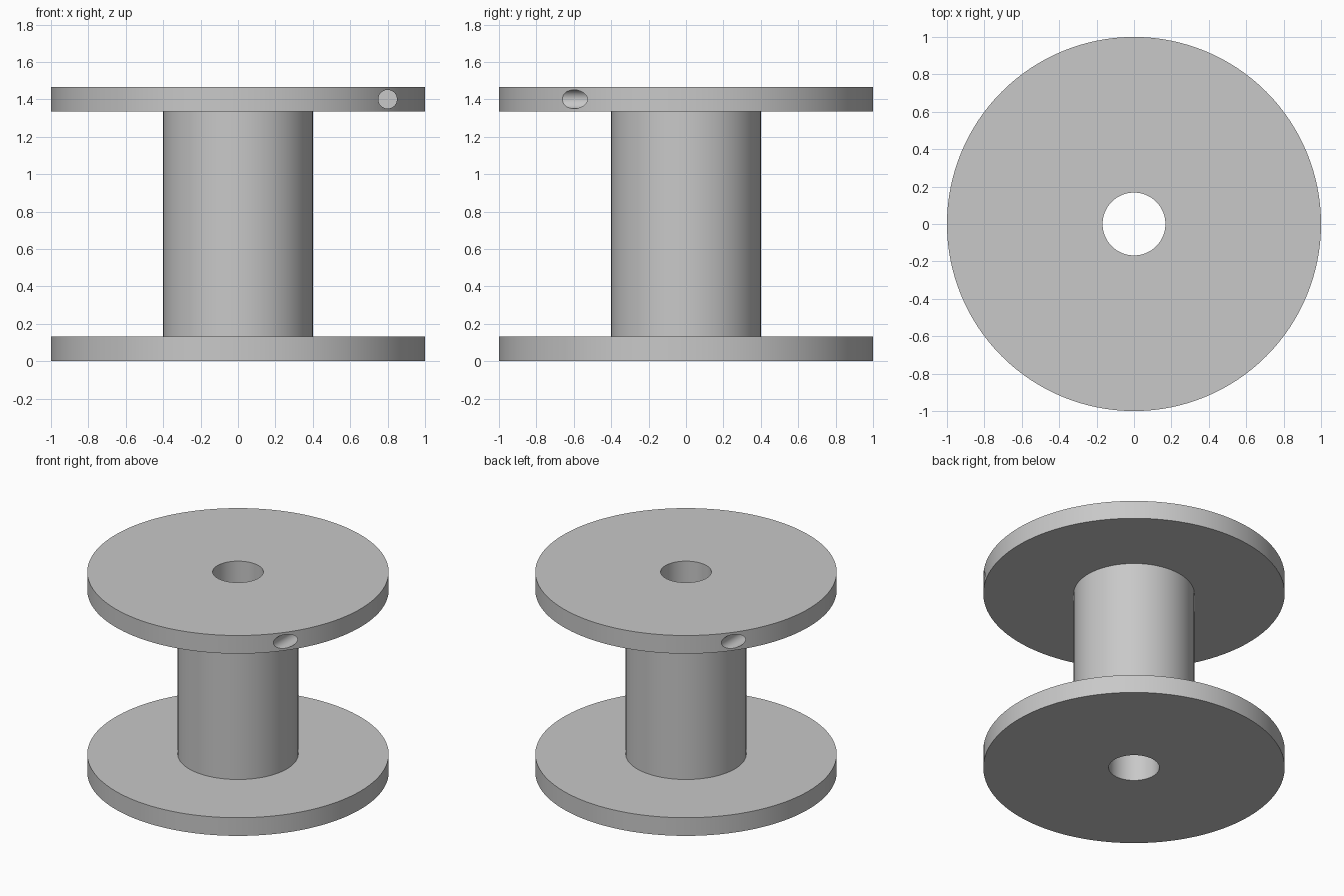
import bpy, bmesh, math
from mathutils import Matrix

cube = bpy.data.objects.get("Cube")
if cube:
    bpy.data.objects.remove(cube, do_unlink=True)

FLANGE_R, CORE_R, BORE_R = 1.0, 0.4, 0.168
THICK, HEIGHT = 0.133, 1.467
PIN_R, PIN_X, PIN_DEPTH = 0.05, 0.8, 0.2
SEGMENTS = 128

grey = bpy.data.materials.new("plain grey")
grey.use_nodes = True
colour = (0.58, 0.58, 0.58, 1)
grey.diffuse_color = colour
grey.node_tree.nodes["Principled BSDF"].inputs["Base Color"].default_value = colour


def make_object(name, bm):
    bmesh.ops.recalc_face_normals(bm, faces=bm.faces)
    mesh = bpy.data.meshes.new(name)
    bm.to_mesh(mesh)
    bm.free()
    mesh.materials.append(grey)
    obj = bpy.data.objects.new(name, mesh)
    bpy.context.collection.objects.link(obj)
    return obj


def lathe(name, profile):
    """Turn a closed (radius, height) outline around z."""
    bm = bmesh.new()
    verts = [bm.verts.new((r, 0, z)) for r, z in profile]
    edges = [bm.edges.new((a, b)) for a, b in zip(verts, verts[1:] + verts[:1])]
    bmesh.ops.spin(bm, geom=verts + edges, cent=(0, 0, 0), axis=(0, 0, 1),
                   angle=math.tau, steps=SEGMENTS, use_merge=True)
    bmesh.ops.remove_doubles(bm, verts=bm.verts, dist=1e-5)
    return make_object(name, bm)


# Spool: two flanges, core and through bore in one turned body
top = HEIGHT - THICK
spool = lathe("spool", [
    (BORE_R, 0), (FLANGE_R, 0), (FLANGE_R, THICK), (CORE_R, THICK),
    (CORE_R, top), (FLANGE_R, top), (FLANGE_R, HEIGHT), (BORE_R, HEIGHT)])

# Two blind thread holes in the top flange, half a turn apart
rim_y = math.sqrt(FLANGE_R ** 2 - PIN_X ** 2)
inner, outer = rim_y - PIN_DEPTH, FLANGE_R + 0.1
for side in (1, -1):
    bm = bmesh.new()
    place = (Matrix.Translation((side * PIN_X, -side * (inner + outer) / 2, HEIGHT - THICK / 2))
             @ Matrix.Rotation(math.pi / 2, 4, "X"))
    bmesh.ops.create_cone(bm, cap_ends=True, segments=48, radius1=PIN_R, radius2=PIN_R,
                          depth=outer - inner, matrix=place)
    cutter = make_object("thread_hole_cutter", bm)
    cutter.hide_render = True
    bpy.context.view_layer.objects.active = spool
    cut = spool.modifiers.new("thread hole", "BOOLEAN")
    cut.operation, cut.solver, cut.object = "DIFFERENCE", "EXACT", cutter
    bpy.ops.object.modifier_apply(modifier=cut.name)
    bpy.data.objects.remove(cutter, do_unlink=True)

# Smooth round walls, sharp rims
bpy.ops.object.select_all(action="DESELECT")
spool.select_set(True)
bpy.context.view_layer.objects.active = spool
bpy.ops.object.shade_smooth_by_angle(angle=math.radians(30))
